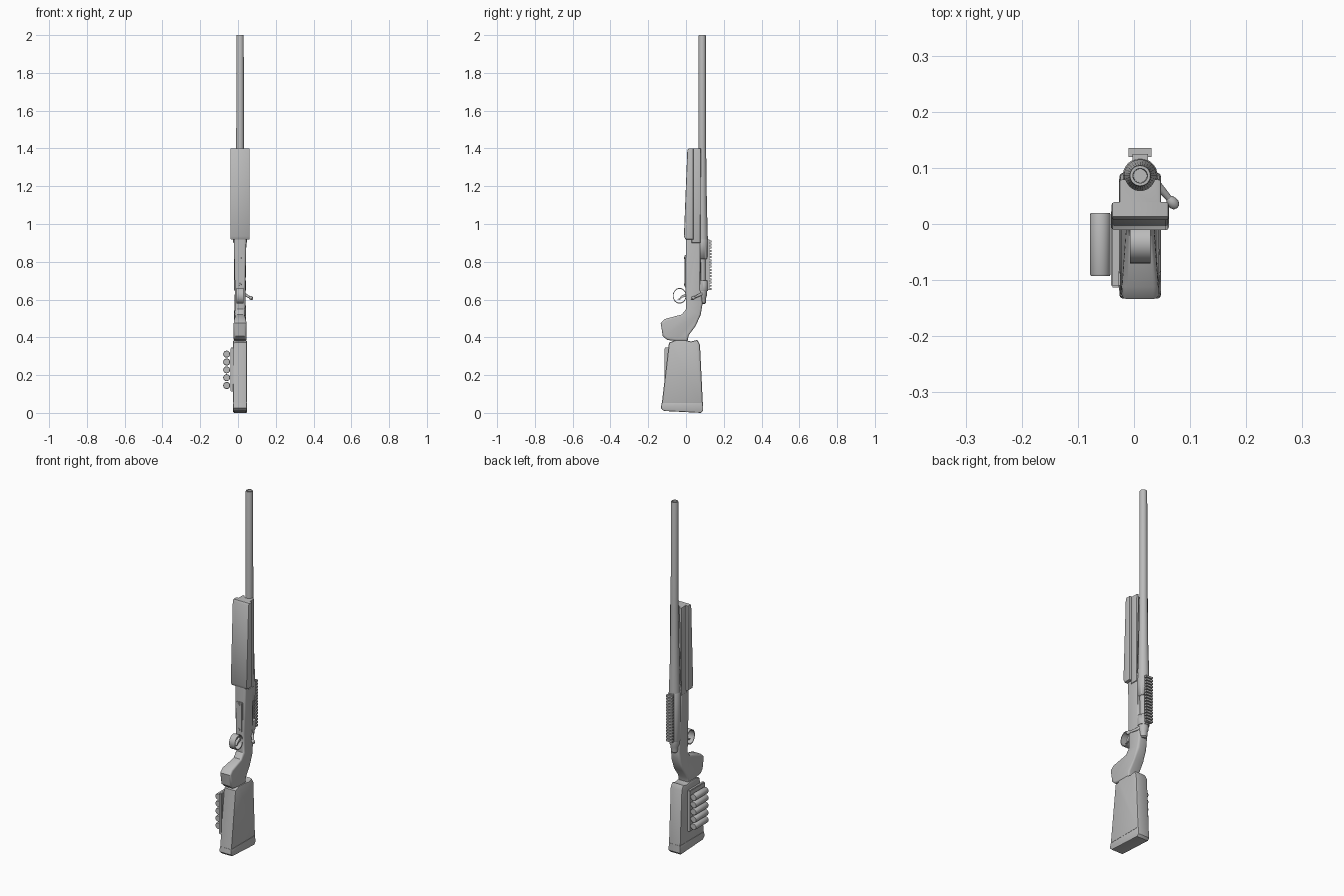
import bpy, bmesh, math
from mathutils import Vector

cube = bpy.data.objects.get("Cube")
if cube:
    bpy.data.objects.remove(cube)

CX, BY = 0.011, 0.086          # centre line of the rifle, bore height

grey = bpy.data.materials.new("matte grey")
grey.use_nodes = True
grey.diffuse_color = (0.5, 0.5, 0.5, 1)
grey.node_tree.nodes["Principled BSDF"].inputs["Base Color"].default_value = (0.5, 0.5, 0.5, 1)


def finish(bm, name, angle=35):
    bmesh.ops.recalc_face_normals(bm, faces=bm.faces)
    mesh = bpy.data.meshes.new(name)
    bm.to_mesh(mesh)
    bm.free()
    mesh.materials.append(grey)
    ob = bpy.data.objects.new(name, mesh)
    bpy.context.collection.objects.link(ob)
    bpy.ops.object.select_all(action='DESELECT')
    ob.select_set(True)
    bpy.context.view_layer.objects.active = ob
    bpy.ops.object.shade_smooth_by_angle(angle=math.radians(angle))
    return ob


def slab(name, profile, half, bevel=0.0, segments=2, cx=CX, width=None):
    """Side profile (y, z) extruded across x, rim edges rounded."""
    bm = bmesh.new()
    face = bm.faces.new([bm.verts.new((cx - half, y, z)) for y, z in profile])
    out = bmesh.ops.extrude_face_region(bm, geom=[face])
    for v in out["geom"]:
        if isinstance(v, bmesh.types.BMVert):
            v.co.x = cx + half
    if width:
        for v in bm.verts:
            v.co.x = cx + (v.co.x - cx) * width(v.co)
    if bevel:
        rim = [e for e in bm.edges if abs(e.verts[0].co.x - e.verts[1].co.x) < half]
        bmesh.ops.bevel(bm, geom=rim, offset=bevel, segments=segments, profile=0.5,
                        affect='EDGES', clamp_overlap=False)
    return finish(bm, name)


def box(name, x0, x1, y0, y1, z0, z1, bevel=0.0):
    bm = bmesh.new()
    bmesh.ops.create_cube(bm, size=1)
    for v in bm.verts:
        v.co = Vector(((x0 + x1) / 2 + v.co.x * (x1 - x0), (y0 + y1) / 2 + v.co.y * (y1 - y0),
                       (z0 + z1) / 2 + v.co.z * (z1 - z0)))
    if bevel:
        bmesh.ops.bevel(bm, geom=bm.edges[:], offset=bevel, segments=2, affect='EDGES')
    return finish(bm, name)


def lathe(name, rings, origin, axis=(0, 0, 1), sides=32):
    """Rings of (distance along axis, radius) turned round an axis."""
    bm = bmesh.new()
    turn = Vector((0, 0, 1)).rotation_difference(Vector(axis))
    loops = []
    for d, r in rings:
        loops.append([bm.verts.new(Vector(origin) + turn @ Vector(
            (r * math.cos(math.tau * i / sides), r * math.sin(math.tau * i / sides), d)))
            for i in range(sides)])
    for a, b in zip(loops, loops[1:]):
        for i in range(sides):
            j = (i + 1) % sides
            bm.faces.new((a[i], a[j], b[j], b[i]))
    bm.faces.new(loops[0])
    bm.faces.new(loops[-1])
    return finish(bm, name)


def cut(ob, cutter):
    mod = ob.modifiers.new("cut", 'BOOLEAN')
    mod.object = cutter
    mod.solver = 'EXACT'
    cutter.hide_render = True
    cutter.hide_viewport = True


# Butt stock with a separate recoil pad
slab("butt_stock", [(-0.128, 0.05), (-0.09, 0.372), (-0.055, 0.385), (0.0, 0.385),
                    (0.025, 0.378), (0.06, 0.386), (0.074, 0.36), (0.089, 0.05)],
     0.0375, 0.009)
slab("recoil_pad", [(-0.116, 0.01), (-0.133, 0.025), (-0.129, 0.053), (0.09, 0.053),
                    (0.091, 0.012), (0.08, 0.0)], 0.037, 0.006)


# Pistol grip, wrist and receiver bedding in one profile
def waist(co):
    return 0.8 if 0.51 < co.z < 0.7 else 1.0


slab("grip_and_fore_stock",
     [(0.0, 0.95), (-0.003, 0.66), (0.001, 0.55), (-0.022, 0.521), (-0.112, 0.497),
      (-0.134, 0.475), (-0.123, 0.407), (-0.1, 0.386), (-0.05, 0.38), (0.008, 0.38),
      (0.014, 0.41), (0.052, 0.462), (0.078, 0.52), (0.088, 0.58), (0.08, 0.66), (0.076, 0.95)],
     0.034, 0.011, 3, width=waist)

# Broad forend with a narrower barrel channel above it
slab("forend", [(-0.002, 0.918), (-0.011, 0.935), (0.007, 1.39), (0.013, 1.4),
                (0.039, 1.4), (0.039, 0.918)], 0.051, 0.005)
channel = slab("barrel_channel", [(0.03, 0.9), (0.03, 1.4), (0.079, 1.4), (0.076, 0.9)], 0.0375, 0.005)
groove = lathe("channel_cutter", [(0.93, 0.034), (1.5, 0.025)], (CX, BY, 0))
cut(channel, groove)

# Barrel with a recessed crown, and the round action
lathe("barrel", [(0.85, 0.03), (0.95, 0.029), (1.1, 0.0245), (1.4, 0.0205), (1.995, 0.0192),
                 (2.0, 0.018), (2.0, 0.013), (1.97, 0.012)], (CX, BY, 0))
action = lathe("action", [(0.645, 0.029), (0.65, 0.031), (0.915, 0.031), (0.92, 0.029)], (CX, BY, 0))
port = box("port_cutter", CX + 0.008, 0.08, 0.076, 0.113, 0.7, 0.815)
cut(action, port)

# Bolt: body, shroud, handle and knob
lathe("bolt_body", [(0.6, 0.019), (0.9, 0.019)], (CX, BY, 0), sides=24)
lathe("bolt_shroud", [(0.576, 0.012), (0.582, 0.019), (0.61, 0.021), (0.625, 0.026), (0.648, 0.026)],
      (CX, BY, 0))
start, end = Vector((CX + 0.015, 0.088, 0.632)), Vector((0.069, 0.038, 0.608))
along = end - start
lathe("bolt_handle", [(0, 0.009), (along.length, 0.005)], start, along, 16)
lathe("bolt_knob", [(-0.013, 0.005), (-0.006, 0.009), (0.004, 0.01), (0.01, 0.007), (0.012, 0.003)],
      end, along, 16)

# Toothed sight rail
box("rail_base", CX - 0.014, CX + 0.014, 0.11, 0.125, 0.65, 0.918)
for i in range(16):
    z = 0.651 + i * 0.0168
    slab("rail_tooth", [(0.119, z), (0.119, z + 0.0105), (0.135, z + 0.0105), (0.135, z)], 0.0205)

# Magazine floor plate and its screws
box("floor_plate", CX - 0.02, CX + 0.02, -0.007, 0.005, 0.665, 0.835, 0.003)
for z in (0.68, 0.82):
    lathe("plate_screw", [(0, 0.007), (0.004, 0.006)], (CX, -0.006, z), (0, -1, 0), 16)

# Trigger guard hoop
bm = bmesh.new()
hoop = []
for i in range(32):
    a = math.tau * i / 32
    hoop.append([bm.verts.new((CX + sx * 0.018, -0.034 + r * math.cos(a), 0.62 + r * 1.15 * math.sin(a)))
                 for sx, r in ((-1, 0.036), (1, 0.036), (1, 0.032), (-1, 0.032))])
for i in range(32):
    a, b = hoop[i], hoop[(i + 1) % 32]
    for k in range(4):
        bm.faces.new((a[k], a[(k + 1) % 4], b[(k + 1) % 4], b[k]))
finish(bm, "trigger_guard")

# Curved trigger blade
slab("trigger", [(0.0, 0.632), (-0.022, 0.622), (-0.036, 0.606), (-0.047, 0.602),
                 (-0.034, 0.598), (-0.02, 0.61), (0.0, 0.616)], 0.007)

# Cartridge holder on the right side of the butt
box("cartridge_plate", -0.041, -0.024, -0.113, 0.025, 0.112, 0.345, 0.003)
for i in range(5):
    lathe("cartridge", [(0, 0.0165), (0.004, 0.0185), (0.109, 0.0185), (0.113, 0.017)],
          (-0.06, -0.093, 0.145 + i * 0.0415), (0, 1, 0), 20)
